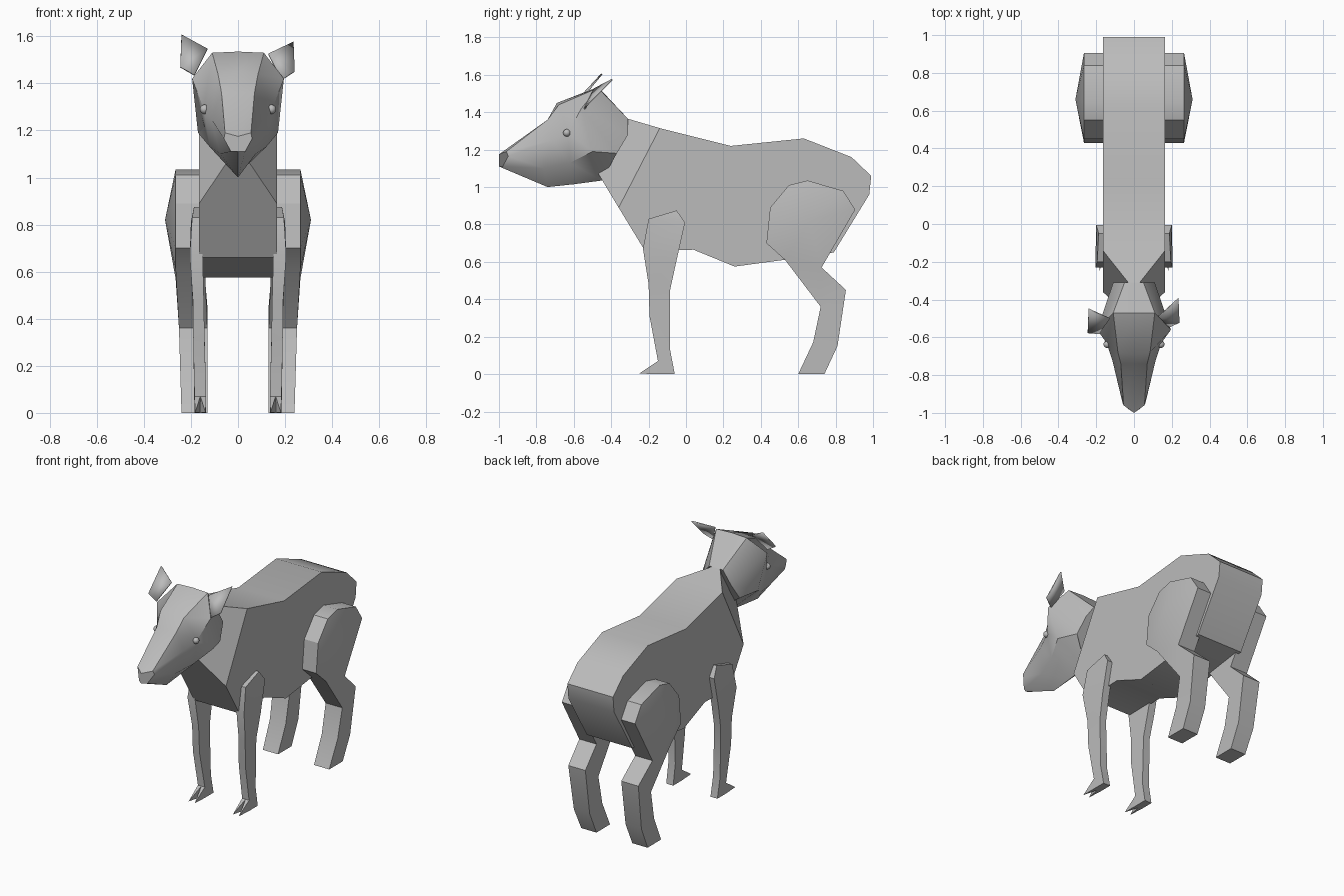
import bpy, bmesh, math
from mathutils import Vector

cube = bpy.data.objects.get("Cube")
if cube:
    bpy.data.objects.remove(cube, do_unlink=True)

grey = bpy.data.materials.new("plain_grey")
grey.use_nodes = True
colour = (0.5, 0.5, 0.5, 1)
grey.diffuse_color = colour
grey.node_tree.nodes["Principled BSDF"].inputs["Base Color"].default_value = colour


def finish(name, bm, angle=32):
    """Turn a bmesh into a smooth-by-angle grey object."""
    bmesh.ops.recalc_face_normals(bm, faces=bm.faces)
    mesh = bpy.data.meshes.new(name)
    bm.to_mesh(mesh)
    bm.free()
    mesh.materials.append(grey)
    obj = bpy.data.objects.new(name, mesh)
    bpy.context.collection.objects.link(obj)
    bpy.ops.object.select_all(action='DESELECT')
    obj.select_set(True)
    bpy.context.view_layer.objects.active = obj
    bpy.ops.object.shade_smooth_by_angle(angle=math.radians(angle))
    return obj


def prism(name, rows, caps, side=1, apex=None):
    """Side profile rows (y, z, inner x, outer x); caps list the side faces.
    With an apex, the first outer cap becomes a fan rising to that point."""
    bm = bmesh.new()
    inner = [bm.verts.new((side * a, y, z)) for y, z, a, b in rows]
    outer = [bm.verts.new((side * b, y, z)) for y, z, a, b in rows]
    n = len(rows)
    for i in range(n):
        j = (i + 1) % n
        bm.faces.new((inner[i], inner[j], outer[j], outer[i]))
    for k, cap in enumerate(caps):
        bm.faces.new([inner[i] for i in cap])
        if apex and k == 0:
            tip = bm.verts.new((side * apex[0], apex[1], apex[2]))
            for i, j in zip(cap, cap[1:] + cap[:1]):
                bm.faces.new((outer[i], outer[j], tip))
        else:
            bm.faces.new([outer[i] for i in cap])
    return finish(name, bm)


# Body: a flat-sided slab whose neck narrows towards the head
outline = [(-.31, 1.365), (-.14, 1.315), (.24, 1.22), (.63, 1.26), (.885, 1.16),
           (.99, 1.06), (.98, .96), (.79, .65), (.52, .61), (.26, .575),
           (.04, .665), (-.22, .66), (-.36, .89), (-.48, 1.09)]
widths = [.03] + [.165] * 12 + [.03]
prism("body", [(y, z, -w, w) for (y, z), w in zip(outline, widths)],
      [list(range(1, 13)), [0, 1, 12, 13]])

# Head: half sections from nose to nape, mirrored and lofted
sections = [
    [(0, -1, 1.175), (.055, -.96, 1.19), (.06, -.95, 1.165), (.03, -.98, 1.11), (0, -1, 1.11)],
    [(0, -.74, 1.36), (.07, -.74, 1.36), (.115, -.72, 1.25), (.075, -.76, 1.1), (0, -.74, 1)],
    [(0, -.69, 1.45), (.085, -.68, 1.44), (.145, -.63, 1.29), (.12, -.62, 1.13), (0, -.6, 1.015)],
    [(0, -.47, 1.535), (.11, -.47, 1.53), (.195, -.56, 1.42), (.17, -.5, 1.19), (0, -.45, 1.035)],
    [(0, -.31, 1.365), (.05, -.31, 1.365), (.11, -.31, 1.28), (.13, -.37, 1.18), (0, -.48, 1.08)],
]
bm = bmesh.new()
rings = []
for half in sections:
    full = half + [(-x, y, z) for x, y, z in half[3:0:-1]]
    rings.append([bm.verts.new(p) for p in full])
for a, b in zip(rings, rings[1:]):
    for i in range(len(a)):
        j = (i + 1) % len(a)
        bm.faces.new((a[i], a[j], b[j], b[i]))
bm.faces.new(rings[0])
bm.faces.new(rings[-1])
finish("head", bm, 38)

# Ears: thin four-cornered leaves, the head being tilted a little
ears = {
    "left_ear": [(.13, -.49, 1.525), (.235, -.395, 1.575), (.24, -.52, 1.45), (.185, -.545, 1.415)],
    "right_ear": [(-.13, -.5, 1.545), (-.24, -.45, 1.605), (-.245, -.575, 1.47), (-.185, -.58, 1.435)],
}
for name, corners in ears.items():
    bm = bmesh.new()
    bm.faces.new([bm.verts.new(p) for p in corners])
    ear = finish(name, bm)
    thick = ear.modifiers.new("thickness", 'SOLIDIFY')
    thick.thickness = .008
    thick.offset = 0

# Leg profiles
hind_thigh = [(.725, .57), (.905, .88), (.84, .98), (.65, 1.035),
              (.55, 1.01), (.45, .89), (.43, .7), (.53, .61)]
hind_shank = [(.72, .36), (.68, .17), (.6, 0), (.74, 0), (.81, .15), (.855, .45)]
hind_rows = [(y, z, .14, .265) for y, z in hind_thigh]
hind_rows += [(y, z, .13, .24 + .03 * z) for y, z in hind_shank]
hind_caps = [list(range(8)), [0, 7, 8, 13], [13, 8, 9, 12], [12, 9, 10, 11]]

fore_rows = [(-.05, .875, .15, .187), (-.005, .81, .15, .2), (-.05, .61, .15, .2),
             (-.085, .45, .145, .192), (-.085, .13, .137, .187), (-.06, 0, .135, .185),
             (-.155, 0, .135, .185), (-.15, .07, .135, .185), (-.195, .31, .142, .19),
             (-.2, .48, .145, .192), (-.23, .67, .15, .205), (-.2, .83, .15, .195)]
fore_caps = [[0, 1, 11], [1, 2, 10, 11], [2, 3, 9, 10], [3, 4, 8, 9], [4, 5, 6, 7, 8]]

for side, word in ((1, "left"), (-1, "right")):
    prism(word + "_hind_leg", hind_rows, hind_caps, side, (.31, .66, .82))
    prism(word + "_front_leg", fore_rows, fore_caps, side)

    # Forked toes: two pointed wedges on each front foot
    bm = bmesh.new()
    for x0, x1, tip_x in ((.135, .16, .138), (.16, .185, .182)):
        base = [bm.verts.new((side * x, -.15, z))
                for x, z in ((x0, 0), (x1, 0), (x1, .07), (x0, .07))]
        tip = bm.verts.new((side * tip_x, -.25, .003))
        bm.faces.new(base)
        for i in range(4):
            bm.faces.new((base[i], base[(i + 1) % 4], tip))
    finish(word + "_toes", bm)

    # Eyes: small beads on the cheeks
    bm = bmesh.new()
    bmesh.ops.create_uvsphere(bm, u_segments=12, v_segments=8, radius=.02)
    bmesh.ops.translate(bm, verts=bm.verts, vec=Vector((side * .142, -.637, 1.29)))
    finish(word + "_eye", bm, 60)
